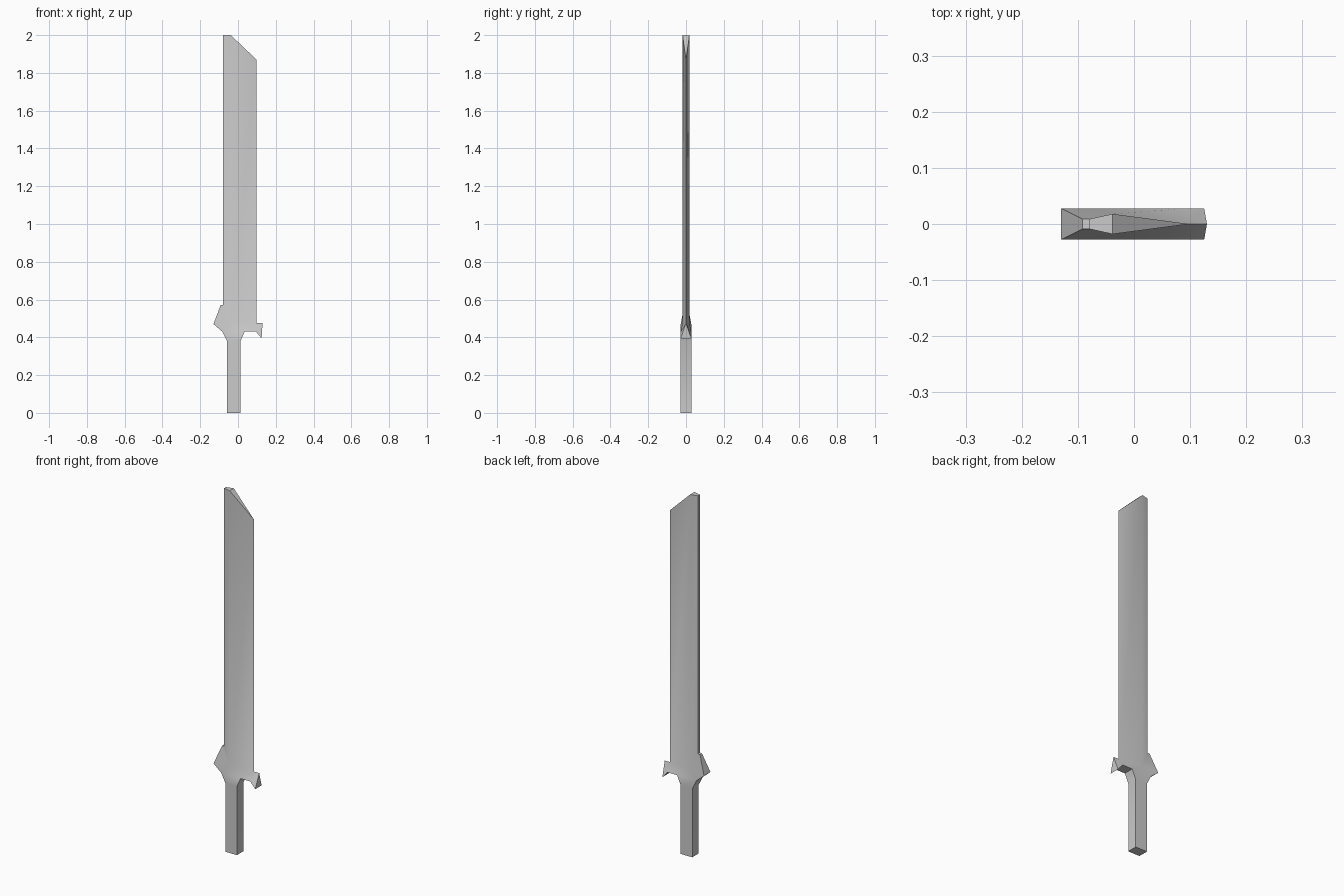
import bpy, bmesh, math

if "Cube" in bpy.data.objects:
    bpy.data.objects.remove(bpy.data.objects["Cube"])

# Outline points (x, half thickness, z), anticlockwise seen from the front
outline = [
    (-.058, .028, 0), (.013, .028, 0), (.013, .028, .38),          # grip
    (.035, .028, .43), (.095, .028, .43), (.125, .028, .395),      # right guard arm
    (.13, 0, .475), (.098, 0, .475),
    (.098, 0, 1.87), (-.038, .018, 2), (-.079, .009, 2),           # blade edge, tip, spine
    (-.079, .009, .572), (-.092, .009, .57), (-.13, .028, .47),    # left guard spur
    (-.083, .028, .43), (-.058, .028, .38),
]
ridge_root = (-.038, .018, .48)     # where the blade ridge meets the guard
points = outline + [ridge_root]

# Panels covering one broad side, as indices into points
grip = [(0, 1, 2, 15)]
guard = [(15, 2, 3, 14), (14, 3, 16), (3, 4, 7, 16), (4, 5, 6, 7),
         (13, 14, 16), (12, 13, 16, 11)]
blade = [(11, 16, 9, 10), (16, 7, 8, 9)]

bm = bmesh.new()
front = [bm.verts.new((x, -y, z)) for x, y, z in points]
back = [bm.verts.new((x, y, z)) if y else front[i]
        for i, (x, y, z) in enumerate(points)]

# Broad sides
for panel in grip + guard + blade:
    bm.faces.new([front[i] for i in panel])
    bm.faces.new([back[i] for i in reversed(panel)])

# Narrow walls joining the sides; sharp edges need none
n = len(outline)
for i in range(n):
    j = (i + 1) % n
    ring = list(dict.fromkeys([front[j], front[i], back[i], back[j]]))
    if len(ring) > 2:
        bm.faces.new(ring)

bmesh.ops.recalc_face_normals(bm, faces=bm.faces)
mesh = bpy.data.meshes.new("sword")
bm.to_mesh(mesh)
bm.free()

sword = bpy.data.objects.new("sword", mesh)
bpy.context.collection.objects.link(sword)
bpy.context.view_layer.objects.active = sword
sword.select_set(True)
bpy.ops.object.shade_smooth_by_angle(angle=math.radians(30))
